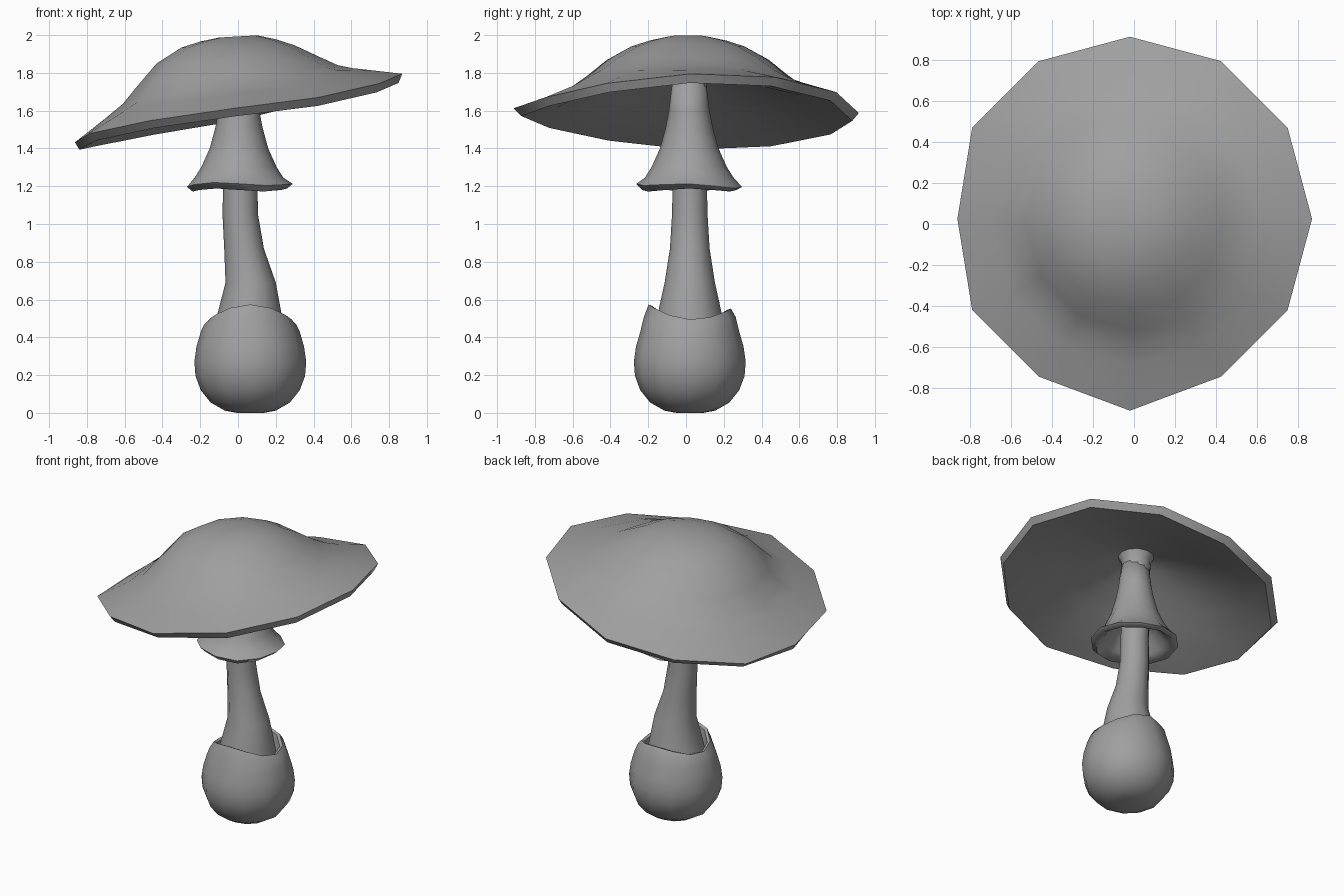
import bpy, bmesh, math

if "Cube" in bpy.data.objects:
    bpy.data.objects.remove(bpy.data.objects["Cube"])

N = 12

grey = bpy.data.materials.new("dark_grey")
grey.diffuse_color = (0.35, 0.35, 0.35, 1)
grey.use_nodes = True
grey.node_tree.nodes["Principled BSDF"].inputs["Base Color"].default_value = grey.diffuse_color


def loft(name, rings, sharp=40, sharp_ring=None):
    """Skin a list of N-point rings, closing both ends."""
    bm = bmesh.new()
    loops = [[bm.verts.new(p) for p in ring] for ring in rings]
    for a, b in zip(loops, loops[1:]):
        for i in range(N):
            j = (i + 1) % N
            bm.faces.new((a[i], a[j], b[j], b[i]))
    bm.faces.new(loops[0][::-1])
    bm.faces.new(loops[-1])
    bmesh.ops.recalc_face_normals(bm, faces=bm.faces)
    mesh = bpy.data.meshes.new(name)
    if sharp_ring is not None:
        edge_loop = loops[sharp_ring]
        for i in range(N):
            bm.edges.get((edge_loop[i], edge_loop[(i + 1) % N])).smooth = False
    bm.to_mesh(mesh)
    bm.free()
    mesh.materials.append(grey)
    obj = bpy.data.objects.new(name, mesh)
    bpy.context.collection.objects.link(obj)
    bpy.ops.object.select_all(action='DESELECT')
    obj.select_set(True)
    bpy.context.view_layer.objects.active = obj
    bpy.ops.object.shade_smooth_by_angle(angle=math.radians(sharp),
                                         keep_sharp_edges=True)
    return obj


# Uneven droop of the cap rim, one step per 30 degrees from +x
DROOP = (-0.008, 0, -0.01, -0.025, -0.005, 0, 0, 0.03, 0.03, 0.0, -0.038, -0.033)


def ring(cx, cy, r, z, tilt=0.0, tilt_y=0.0, wave=0.0, freq=2, dent=0.0, droop=0.0):
    """Circle with a lean along x and y and an optional wavy or drooping edge."""
    pts = []
    for i in range(N):
        a = 2 * math.pi * i / N
        # the rim is pulled in on the left and pushed out at the front
        rr = r - dent if i == 6 else r + dent if i == 9 else r
        x, y = cx + rr * math.cos(a), cy + rr * math.sin(a)
        pts.append((x, y, z + tilt * x + tilt_y * y
                    + wave * math.cos(freq * a) + droop * DROOP[i]))
    return pts


# Cap: domed top with a rim that leans to the left, hollow underneath
cap_top = [(0.10, 1.993, 0.06), (0.20, 1.972, 0.03), (0.30, 1.94, 0.02),
           (0.43, 1.868, 0.04), (0.53, 1.787, 0.10), (0.61, 1.73, 0.155),
           (0.70, 1.69, 0.185)]
cap_under = [(0.70, 1.615, 0.20), (0.50, 1.69, 0.16),
             (0.30, 1.765, 0.10), (0.17, 1.805, 0.04), (0.11, 1.83, 0.0)]
loft("cap",
     [ring(0.0, 0.01, r, z, t, droop=0.6 if r > 0.65 else 0) for r, z, t in cap_top]
     + [ring(-0.02, 0.025, 0.89, 1.617, 0.214, dent=0.047, droop=1),
        ring(-0.01, 0.02, 0.86, 1.573, 0.214, dent=0.03, droop=1)]
     + [ring(0.0, 0.015, r, z, t, droop=0.6 if r > 0.65 else 0) for r, z, t in cap_under],
     sharp=89, sharp_ring=len(cap_top) + 1)

# Stem: gently bent and thicker at the foot
stem = [(0.06, 0.20, 0.35), (0.06, 0.175, 0.50), (0.067, 0.133, 0.69),
        (0.032, 0.105, 0.87), (0.012, 0.094, 1.05), (0.012, 0.091, 1.20),
        (0.0, 0.09, 1.45), (0.0, 0.088, 1.70), (0.0, 0.095, 1.79),
        (0.0, 0.12, 1.84)]
loft("stem", [ring(x, 0.02, r, z) for x, r, z in stem])

# Skirt: flared collar, wavy at the lip and open below
skirt = [(0.088, 1.76), (0.108, 1.60), (0.125, 1.51), (0.155, 1.40),
         (0.20, 1.30), (0.235, 1.245)]
loft("skirt",
     [ring(0.005, 0.017, r, z) for r, z in skirt]
     + [ring(0.01, 0.017, 0.28, 1.205, wave=0.008, freq=3, tilt_y=-0.03),
        ring(0.01, 0.017, 0.25, 1.18, wave=0.008, freq=3)]
     + [ring(0.01, 0.018, r, z) for r, z in
        [(0.20, 1.225), (0.14, 1.30), (0.08, 1.36)]], sharp=89)

# Bulb: rounded cup with a wavy lip around the foot of the stem
bulb = [(0.07, 0.0), (0.135, 0.012), (0.21, 0.055), (0.262, 0.12),
        (0.29, 0.195), (0.296, 0.27), (0.285, 0.35), (0.262, 0.43)]
loft("bulb",
     [ring(0.065, 0.02, r, z) for r, z in bulb]
     + [ring(0.065, 0.02, 0.243, 0.488, wave=-0.02),
        ring(0.065, 0.02, 0.218, 0.53, wave=-0.034, tilt_y=-0.05),
        ring(0.065, 0.02, 0.20, 0.523, wave=-0.034, tilt_y=-0.05),
        ring(0.06, 0.02, 0.19, 0.44)])
